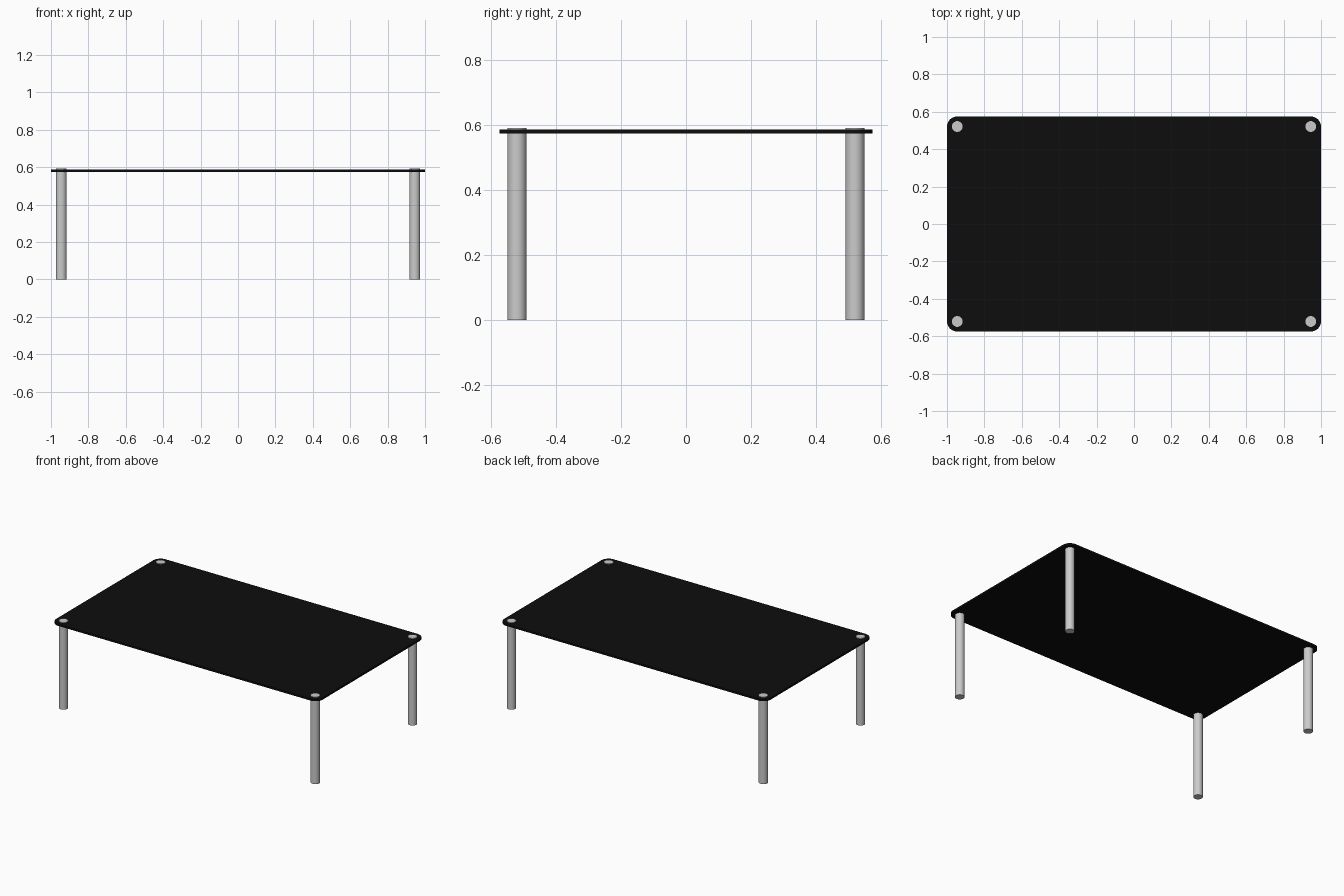
import bpy, bmesh
from math import cos, sin, pi

if "Cube" in bpy.data.objects:
    bpy.data.objects.remove(bpy.data.objects["Cube"])

HALF_X, HALF_Y = 1.0, 0.575
LEG_X, LEG_Y = 0.945, 0.521
CORNER_R, LEG_R = 0.055, 0.029
TOP_LOW, TOP_HIGH, LEG_HEIGHT = 0.575, 0.588, 0.592


def smooth(obj):
    bpy.ops.object.select_all(action='DESELECT')
    obj.select_set(True)
    bpy.context.view_layer.objects.active = obj
    bpy.ops.object.shade_smooth_by_angle()


# Dark glass top: rounded rectangle, extruded
bm = bmesh.new()
outline = []
steps = 12
for i, (sx, sy) in enumerate([(1, 1), (-1, 1), (-1, -1), (1, -1)]):
    for k in range(steps + 1):
        a = (i + k / steps) * pi / 2
        outline.append(bm.verts.new((sx * (HALF_X - CORNER_R) + CORNER_R * cos(a),
                                     sy * (HALF_Y - CORNER_R) + CORNER_R * sin(a),
                                     TOP_LOW)))
face = bm.faces.new(outline)
ext = bmesh.ops.extrude_face_region(bm, geom=[face])
bmesh.ops.translate(bm, vec=(0, 0, TOP_HIGH - TOP_LOW),
                    verts=[v for v in ext["geom"] if isinstance(v, bmesh.types.BMVert)])
bmesh.ops.recalc_face_normals(bm, faces=bm.faces)
mesh = bpy.data.meshes.new("table_top")
bm.to_mesh(mesh)
bm.free()
top = bpy.data.objects.new("table_top", mesh)
bpy.context.collection.objects.link(top)
black = bpy.data.materials.new("black_glass")
black.diffuse_color = (0.004, 0.004, 0.004, 1)
black.use_nodes = True
black.node_tree.nodes["Principled BSDF"].inputs["Base Color"].default_value = black.diffuse_color
mesh.materials.append(black)
smooth(top)

# Four round legs, passing just through the top
for y_name, sy in (("front", -1), ("back", 1)):
    for x_name, sx in (("left", -1), ("right", 1)):
        bpy.ops.mesh.primitive_cylinder_add(vertices=32, radius=LEG_R, depth=LEG_HEIGHT,
                                            location=(sx * LEG_X, sy * LEG_Y, LEG_HEIGHT / 2))
        leg = bpy.context.object
        leg.name = f"{y_name}_{x_name}_leg"
        smooth(leg)
